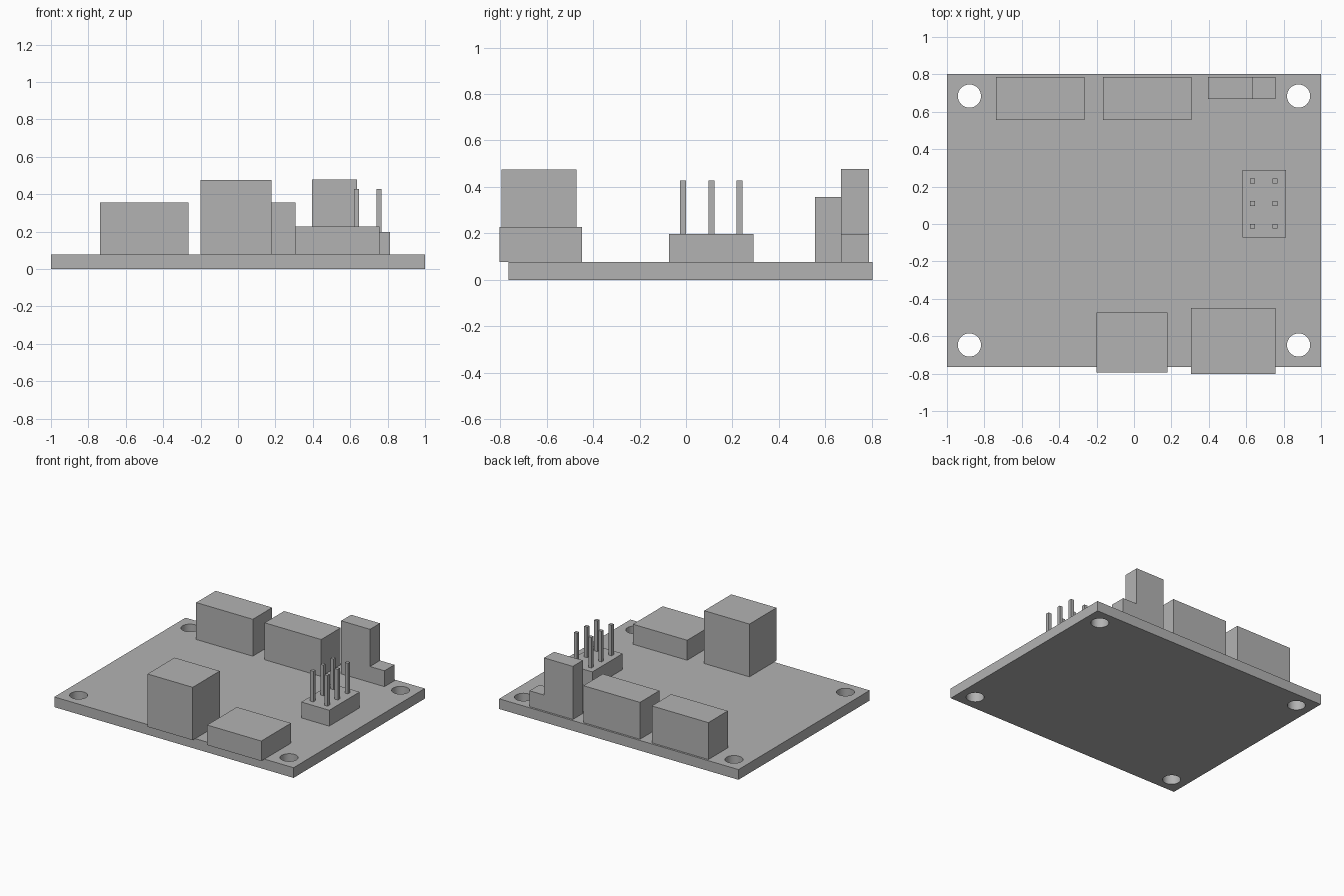
import bpy
import bmesh
from mathutils import Matrix

old = bpy.data.objects.get("Cube")
if old:
    bpy.data.objects.remove(old, do_unlink=True)

grey = bpy.data.materials.new("plain_grey")
grey.use_nodes = True
GREY = (0.45, 0.45, 0.45, 1)
grey.diffuse_color = GREY
grey.node_tree.nodes["Principled BSDF"].inputs["Base Color"].default_value = GREY

BOARD_TOP = 0.077


def make_object(name, bm):
    mesh = bpy.data.meshes.new(name)
    bm.to_mesh(mesh)
    bm.free()
    mesh.materials.append(grey)
    obj = bpy.data.objects.new(name, mesh)
    bpy.context.collection.objects.link(obj)
    return obj


def box(name, x, y, z):
    """Block spanning the (low, high) ranges given on each axis."""
    bm = bmesh.new()
    spans = (x, y, z)
    centre = [(a + b) / 2 for a, b in spans]
    size = [b - a for a, b in spans]
    bmesh.ops.create_cube(bm, size=1, matrix=Matrix.Translation(centre) @ Matrix.Diagonal(size + [1]))
    return make_object(name, bm)


# Circuit board with four drilled mounting holes
board = box("circuit_board", (-1, 1), (-0.765, 0.802), (0, BOARD_TOP))
drill = bmesh.new()
for x in (-0.88, 0.88):
    for y in (-0.647, 0.684):
        bmesh.ops.create_cone(drill, cap_ends=True, segments=48, radius1=0.062, radius2=0.062,
                              depth=0.4, matrix=Matrix.Translation((x, y, 0)))
cutter = make_object("hole_cutter", drill)
cutter.hide_render = True
cutter.hide_viewport = True
cut = board.modifiers.new("mounting_holes", "BOOLEAN")
cut.operation = "DIFFERENCE"
cut.solver = "EXACT"
cut.object = cutter
bpy.context.view_layer.objects.active = board
bpy.ops.object.modifier_apply(modifier=cut.name)
bpy.data.objects.remove(cutter, do_unlink=True)
bpy.ops.object.select_all(action="DESELECT")
board.select_set(True)
bpy.ops.object.shade_smooth_by_angle()

# Two matching terminal blocks along the back edge
for side, x in (("right", -0.738), ("left", -0.166)):
    box("terminal_block_" + side, (x, x + 0.473), (0.555, 0.787), (BOARD_TOP, 0.356))

# Stepped connector in the back left corner
box("small_connector_base", (0.636, 0.757), (0.668, 0.787), (BOARD_TOP, 0.197))
box("small_connector_tower", (0.395, 0.636), (0.668, 0.787), (BOARD_TOP, 0.478))

# Front sockets, slightly overhanging the board
box("tall_socket", (-0.2, 0.178), (-0.795, -0.472), (BOARD_TOP, 0.476))
box("low_socket", (0.304, 0.757), (-0.803, -0.448), (BOARD_TOP, 0.228))

# Pin header with two columns of three pins
box("pin_header", (0.58, 0.814), (-0.073, 0.29), (BOARD_TOP, 0.197))
for x in (0.634, 0.754):
    for y in (-0.012, 0.109, 0.23):
        box("header_pin", (x - 0.013, x + 0.013), (y - 0.013, y + 0.013), (0.19, 0.428))
